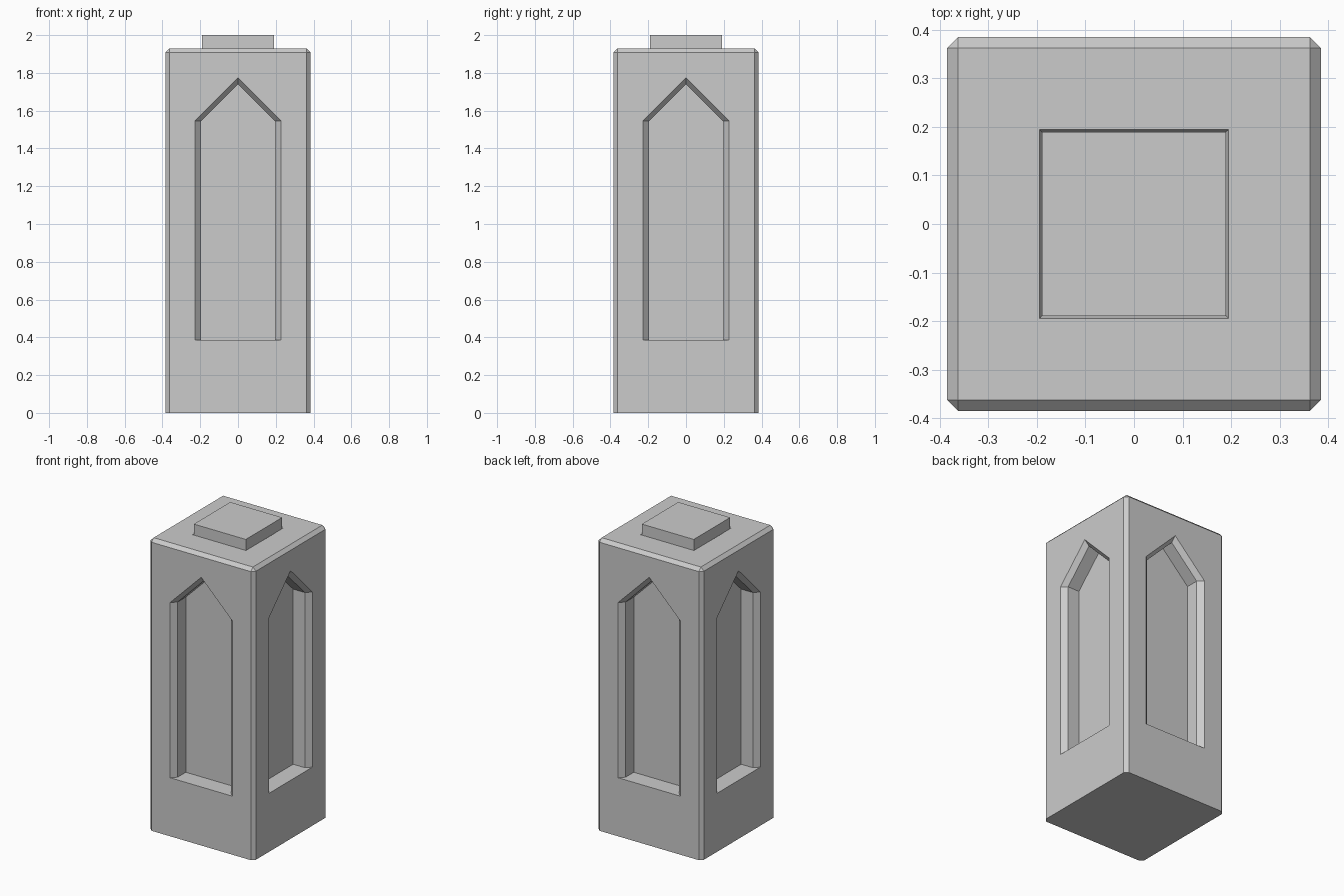
import bpy, bmesh
from math import pi
from mathutils import Matrix

if "Cube" in bpy.data.objects:
    bpy.data.objects.remove(bpy.data.objects["Cube"])

W = 0.385      # half width of the pillar
H = 1.93       # height of the pillar body


def finish(bm, name):
    me = bpy.data.meshes.new(name)
    bm.to_mesh(me)
    bm.free()
    ob = bpy.data.objects.new(name, me)
    bpy.context.collection.objects.link(ob)
    return ob


def loft(name, rings, turn=0.0):
    """Closed solid through rings, each counter-clockwise seen from the first."""
    bm = bmesh.new()
    vs = [[bm.verts.new(p) for p in ring] for ring in rings]
    n = len(vs[0])
    for a, b in zip(vs, vs[1:]):
        for i in range(n):
            j = (i + 1) % n
            bm.faces.new((a[j], a[i], b[i], b[j]))
    bm.faces.new(vs[0])
    bm.faces.new(vs[-1][::-1])
    bm.transform(Matrix.Rotation(turn, 4, 'Z'))
    bm.normal_update()
    return finish(bm, name)


def arch(half, y):
    """Pointed window outline at depth y, with a 45 degree gable."""
    return [(-half, y, 0.387), (half, y, 0.387), (half, y, 1.545),
            (0, y, 1.545 + half), (-half, y, 1.545)]


def square(r, z):
    return [(-r, -r, z), (r, -r, z), (r, r, z), (-r, r, z)]


# Pillar body with chamfered upright and top edges
bm = bmesh.new()
bmesh.ops.create_cube(bm, size=1)
bm.transform(Matrix.Translation((0, 0, H / 2)) @ Matrix.Diagonal((2 * W, 2 * W, H, 1)))
edges = [e for e in bm.edges if max(v.co.z for v in e.verts) > 0.1]
bmesh.ops.bevel(bm, geom=edges, offset=0.022, segments=1, affect='EDGES', profile=0.5)
body = finish(bm, "pillar_body")

# Pointed niches on all four sides: splayed rim, then straight walls
cutters = [loft("niche_cutter_%d" % k,
                [arch(0.261, -W - 0.033), arch(0.195, -W + 0.033),
                 arch(0.195, -W + 0.118)], k * pi / 2) for k in range(4)]

# Narrow seam around the top block
cutters.append(loft("seam_cutter", [square(0.200, H + 0.015), square(0.190, H - 0.015)]))

for c in cutters:
    mod = body.modifiers.new(c.name, 'BOOLEAN')
    mod.operation = 'DIFFERENCE'
    mod.solver = 'EXACT'
    mod.object = c
    c.hide_render = True
    c.hide_set(True)

# Top block
loft("top_block", [square(0.19, 2.0), square(0.19, H - 0.02)])
